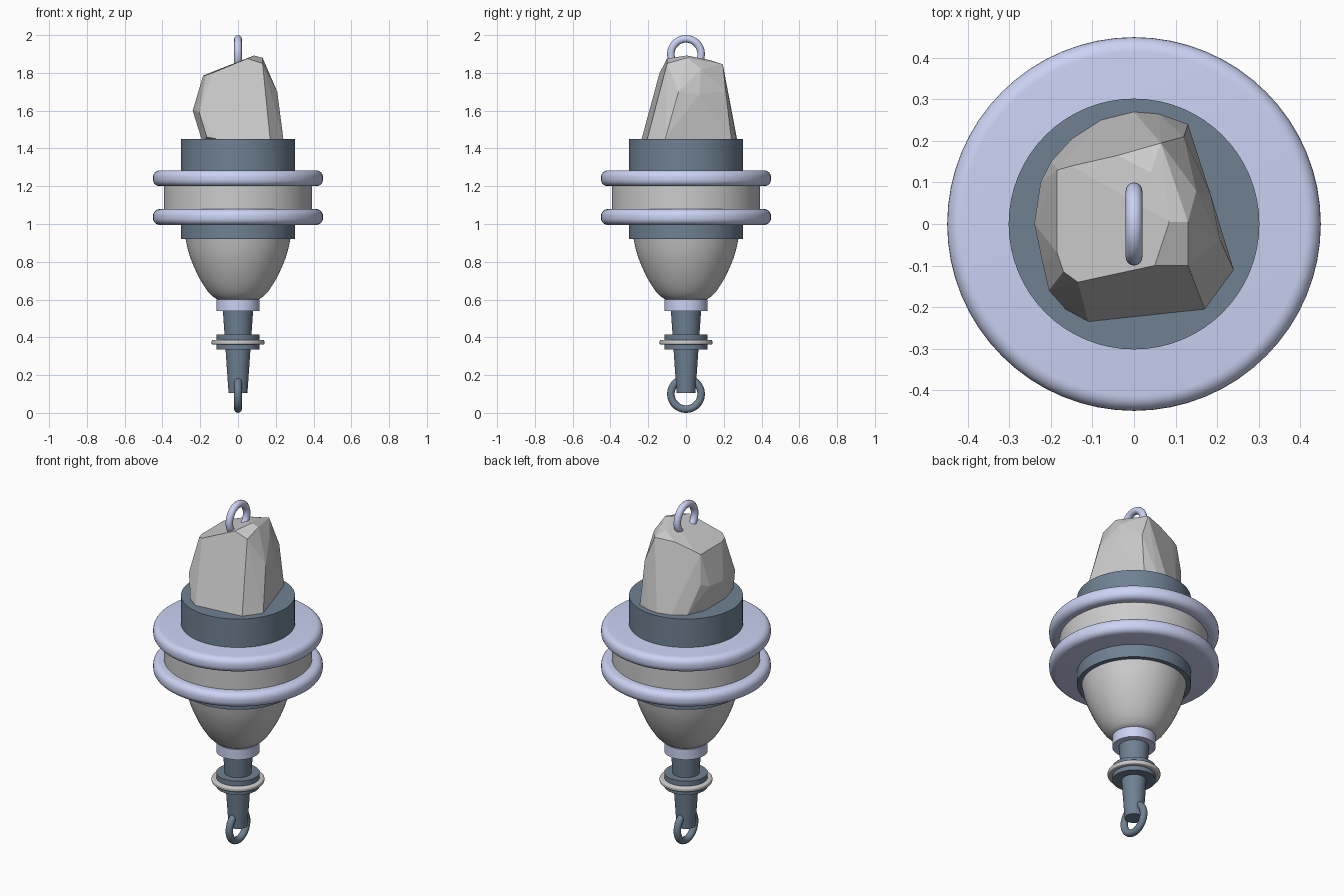
import bpy, bmesh, math

if "Cube" in bpy.data.objects:
    bpy.data.objects.remove(bpy.data.objects["Cube"])


def material(name, rgb):
    m = bpy.data.materials.new(name)
    m.diffuse_color = (*rgb, 1)
    m.use_nodes = True
    m.node_tree.nodes["Principled BSDF"].inputs["Base Color"].default_value = m.diffuse_color
    return m


SLATE = material("slate", (0.16, 0.22, 0.29))
LAVENDER = material("lavender", (0.60, 0.65, 0.90))


def finish(ob, name, mat, smooth=True):
    ob.name = name
    if mat:
        ob.data.materials.append(mat)
    if smooth:
        bpy.ops.object.select_all(action='DESELECT')
        ob.select_set(True)
        bpy.context.view_layer.objects.active = ob
        bpy.ops.object.shade_smooth_by_angle(angle=math.radians(35))
    return ob


def lathe(name, profile, mat=None, sides=64):
    """Closed solid from (radius, z) points listed bottom to top."""
    bm = bmesh.new()
    rings = []
    for r, z in profile:
        rings.append([bm.verts.new((r * math.cos(2 * math.pi * i / sides),
                                    r * math.sin(2 * math.pi * i / sides), z))
                      for i in range(sides)])
    for a, b in zip(rings, rings[1:]):
        for i in range(sides):
            j = (i + 1) % sides
            bm.faces.new((a[i], a[j], b[j], b[i]))
    bm.faces.new(rings[0][::-1])
    bm.faces.new(rings[-1])
    me = bpy.data.meshes.new(name)
    bm.to_mesh(me)
    bm.free()
    ob = bpy.data.objects.new(name, me)
    bpy.context.collection.objects.link(ob)
    return finish(ob, name, mat)


def rounded(r, z0, z1, bev, steps=6):
    """Disc profile with rounded rim."""
    arc = [(bev * math.sin(math.pi / 2 * k / steps), bev * (1 - math.cos(math.pi / 2 * k / steps)))
           for k in range(steps + 1)]
    low = [(r - bev + x, z0 + z) for x, z in arc]
    return low + [(x, z0 + z1 - z) for x, z in reversed(low)]


def ring(name, z, mat):
    bpy.ops.mesh.primitive_torus_add(major_radius=0.08, minor_radius=0.02,
                                     major_segments=48, minor_segments=16,
                                     location=(0, 0, z), rotation=(0, math.pi / 2, 0))
    finish(bpy.context.object, name, mat)


# hanging rings
ring("top_ring", 1.90, LAVENDER)
ring("bottom_ring", 0.10, SLATE)

# tapered stem with collars
lathe("stem", [(0.05, 0.105), (0.08, 0.54)], SLATE)
lathe("stem_collar", [(0.115, 0.335), (0.115, 0.415)], SLATE)
lathe("stem_washer", rounded(0.14, 0.361, 0.386, 0.008, 3))
lathe("bowl_collar", [(0.115, 0.54), (0.115, 0.60)], LAVENDER)

# bowl
lathe("bowl", [(0.11, 0.60), (0.135, 0.617), (0.16, 0.643), (0.185, 0.68), (0.21, 0.723),
               (0.232, 0.77), (0.252, 0.82), (0.267, 0.87), (0.278, 0.925)])

# drum and flanges
lathe("drum", [(0.302, 0.92), (0.302, 1.45)], SLATE)
lathe("middle_band", [(0.393, 1.06), (0.393, 1.22)])
for name, z in (("lower_flange", 0.995), ("upper_flange", 1.20)):
    lathe(name, rounded(0.45, z, z + 0.084, 0.036), LAVENDER)

# faceted rock: convex hull of its corners
ROCK = [
    # base
    (-0.11, -0.235, 1.45), (0.17, -0.205, 1.45), (0.24, -0.11, 1.45), (0.13, 0.24, 1.45),
    (0.06, 0.265, 1.45), (0, 0.27, 1.45), (-0.08, 0.25, 1.45), (-0.15, 0.205, 1.45),
    (-0.19, 0.10, 1.44), (-0.19, -0.09, 1.44), (-0.165, -0.205, 1.46),
    # waist
    (-0.24, 0, 1.60), (-0.225, 0.10, 1.60), (-0.20, 0.15, 1.62), (-0.22, -0.095, 1.60),
    (-0.205, -0.16, 1.59), (0.208, -0.04, 1.70), (0.185, 0.07, 1.69), (0.12, 0.21, 1.70),
    # crown
    (-0.185, 0.13, 1.785), (-0.15, 0.14, 1.80), (-0.04, 0.165, 1.835), (0.065, 0.195, 1.845),
    (0.04, 0.125, 1.868), (0.085, 0.005, 1.892), (0.05, -0.10, 1.876), (-0.135, -0.14, 1.80),
    (-0.17, -0.115, 1.788), (-0.185, -0.07, 1.785), (0.15, 0.08, 1.82), (0.13, 0.005, 1.88),
    (0.13, -0.10, 1.85),
]
bm = bmesh.new()
for p in ROCK:
    bm.verts.new(p)
res = bmesh.ops.convex_hull(bm, input=bm.verts)
loose = [v for v in bm.verts if not v.link_faces]
bmesh.ops.delete(bm, geom=loose, context='VERTS')
bmesh.ops.dissolve_limit(bm, angle_limit=math.radians(4), verts=bm.verts, edges=bm.edges)
bmesh.ops.recalc_face_normals(bm, faces=bm.faces)
mesh = bpy.data.meshes.new("rock")
bm.to_mesh(mesh)
bm.free()
rock = bpy.data.objects.new("rock", mesh)
bpy.context.collection.objects.link(rock)
